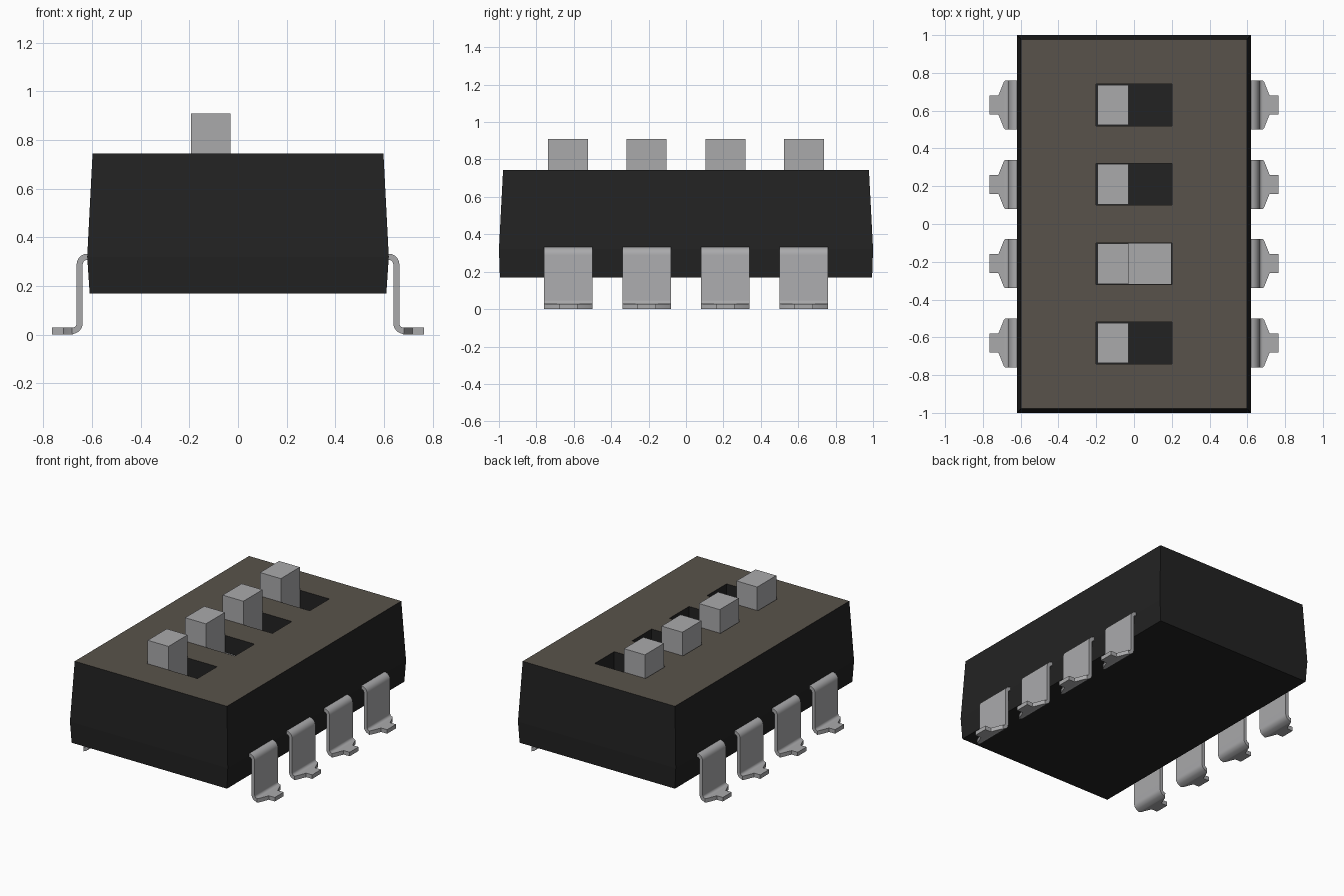
import bpy, bmesh, math
from mathutils import Vector

if "Cube" in bpy.data.objects:
    bpy.data.objects.remove(bpy.data.objects["Cube"])

ROWS = [-0.63, -0.21, 0.21, 0.63]
TOP, FLOOR = 0.745, 0.62


def material(name, rgb):
    m = bpy.data.materials.new(name)
    m.diffuse_color = (*rgb, 1)
    m.use_nodes = True
    m.node_tree.nodes["Principled BSDF"].inputs["Base Color"].default_value = m.diffuse_color
    return m


black = material("black plastic", (0.016, 0.016, 0.016))
brown = material("brown grey top", (0.098, 0.086, 0.070))
metal = material("light grey", (0.40, 0.40, 0.41))


def make(name, bm, *mats):
    bmesh.ops.recalc_face_normals(bm, faces=bm.faces)
    mesh = bpy.data.meshes.new(name)
    bm.to_mesh(mesh)
    bm.free()
    for m in mats:
        mesh.materials.append(m)
    ob = bpy.data.objects.new(name, mesh)
    bpy.context.collection.objects.link(ob)
    return ob


def loft(bm, rings):
    """Skin a list of four-point rings and cap both ends."""
    loops = [[bm.verts.new(p) for p in r] for r in rings]
    for a, b in zip(loops, loops[1:]):
        for i in range(4):
            j = (i + 1) % 4
            bm.faces.new((a[i], a[j], b[j], b[i]))
    bm.faces.new(loops[0])
    bm.faces.new(loops[-1])


def rect(x0, x1, y0, y1, z):
    return [(x0, y0, z), (x1, y0, z), (x1, y1, z), (x0, y1, z)]


def box(bm, x0, x1, y0, y1, z0, z1):
    loft(bm, [rect(x0, x1, y0, y1, z0), rect(x0, x1, y0, y1, z1)])


# Housing: drafted sides, with a brown top face
bm = bmesh.new()
loft(bm, [rect(-x, x, -y, y, z) for x, y, z in
          ((0.61, 0.995, 0.17), (0.62, 1.0, 0.32), (0.598, 0.978, TOP))])
bmesh.ops.recalc_face_normals(bm, faces=bm.faces)
for f in bm.faces:
    f.material_index = 1 if f.normal.z > 0.9 else 0
housing = make("housing", bm, black, brown)

# Slots cut into the top
bm = bmesh.new()
for y in ROWS:
    box(bm, -0.2, 0.2, y - 0.11, y + 0.11, FLOOR, TOP + 0.1)
cutter = make("slot_cutter", bm, black)
cutter.hide_render = True
mod = housing.modifiers.new("slots", 'BOOLEAN')
mod.operation = 'DIFFERENCE'
mod.solver = 'EXACT'
mod.object = cutter
bpy.context.view_layer.objects.active = housing
bpy.ops.object.modifier_apply(modifier="slots")
bpy.data.objects.remove(cutter)

# Switch knobs, and the exposed slider base in one slot
for i, y in enumerate(ROWS):
    bm = bmesh.new()
    box(bm, -0.193, -0.03, y - 0.107, y + 0.107, FLOOR, 0.91)
    make(f"switch_knob_{i + 1}", bm, metal)
bm = bmesh.new()
box(bm, -0.03, 0.197, ROWS[1] - 0.107, ROWS[1] + 0.107, FLOOR, FLOOR + 0.006)
make("slider_base", bm, metal)


# Pin centre line: (x, z, half width), with rounded bends
def bend(cx, cz, r, a0, a1, n=6):
    for k in range(n + 1):
        a = math.radians(a0 + (a1 - a0) * k / n)
        yield (cx + r * math.cos(a), cz + r * math.sin(a), 0.13)


path = [(0.58, 0.320, 0.13)]
path += bend(0.620, 0.289, 0.031, 90, 0)
path += bend(0.682, 0.047, 0.031, 180, 270)
path += [(0.690, 0.016, 0.12), (0.718, 0.016, 0.05), (0.765, 0.016, 0.05)]


def pin(name, side, y):
    rings = []
    for i, (x, z, w) in enumerate(path):
        a, b = path[max(i - 1, 0)], path[min(i + 1, len(path) - 1)]
        t = Vector((b[0] - a[0], b[1] - a[1])).normalized() * 0.0125
        rings.append([(side * (x - s * t.y), y + v * w, z + s * t.x)
                      for s, v in ((1, -1), (1, 1), (-1, 1), (-1, -1))])
    # settle the foot on the ground
    rings = [[(px, py, max(pz, 0.0) if pz > 0.004 else 0.0) for px, py, pz in r] for r in rings]
    bm = bmesh.new()
    loft(bm, rings)
    ob = make(name, bm, metal)
    bpy.ops.object.select_all(action='DESELECT')
    ob.select_set(True)
    bpy.context.view_layer.objects.active = ob
    bpy.ops.object.shade_smooth_by_angle(angle=math.radians(30))


for side, label in ((-1, "left"), (1, "right")):
    for i, y in enumerate(ROWS):
        pin(f"{label}_pin_{i + 1}", side, y)
